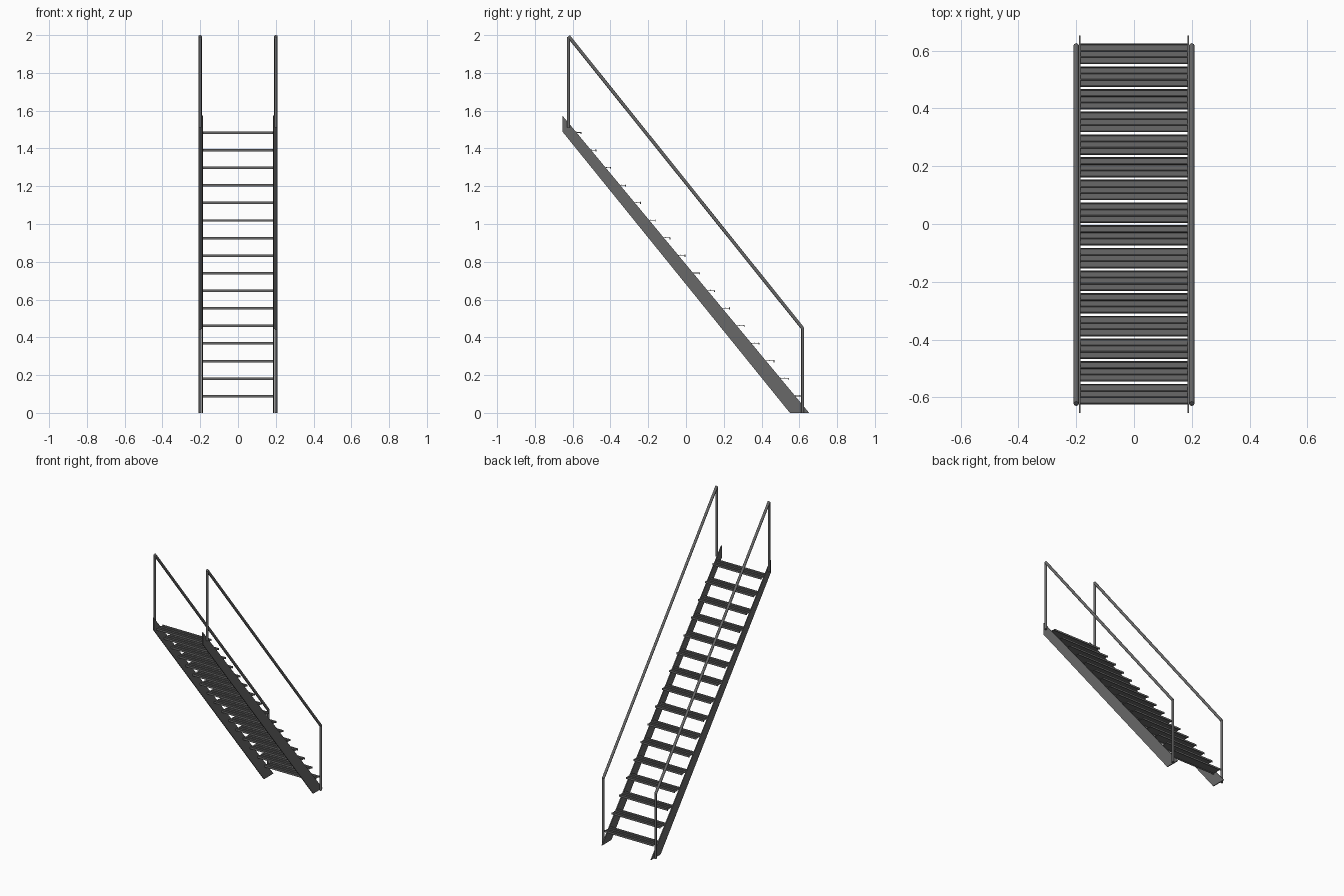
import bpy, bmesh
from mathutils import Vector

cube = bpy.data.objects.get("Cube")
if cube:
    bpy.data.objects.remove(cube, do_unlink=True)

steel = bpy.data.materials.new("dark grey steel")
steel.use_nodes = True
GREY = (0.14, 0.14, 0.14, 1)
steel.diffuse_color = GREY
steel.node_tree.nodes["Principled BSDF"].inputs["Base Color"].default_value = GREY


def extrude_profile(name, profile, x0, x1):
    """Solid made by sweeping a (y, z) outline from x0 to x1."""
    bm = bmesh.new()
    face = bm.faces.new([bm.verts.new((x0, y, z)) for y, z in profile])
    moved = bmesh.ops.extrude_face_region(bm, geom=[face])["geom"]
    verts = [v for v in moved if isinstance(v, bmesh.types.BMVert)]
    bmesh.ops.translate(bm, verts=verts, vec=(x1 - x0, 0, 0))
    bmesh.ops.recalc_face_normals(bm, faces=bm.faces)
    mesh = bpy.data.meshes.new(name)
    bm.to_mesh(mesh)
    bm.free()
    mesh.materials.append(steel)
    obj = bpy.data.objects.new(name, mesh)
    bpy.context.collection.objects.link(obj)
    return obj


def tube(name, a, b, radius):
    """Round bar between two points."""
    a, b = Vector(a), Vector(b)
    bpy.ops.mesh.primitive_cylinder_add(vertices=16, radius=radius,
                                        depth=(b - a).length, location=(a + b) / 2)
    obj = bpy.context.object
    obj.name = name
    obj.rotation_euler = (b - a).to_track_quat("Z", "Y").to_euler()
    obj.data.materials.append(steel)
    bpy.ops.object.shade_smooth_by_angle()


# Sloping side plates, posts and handrails
STRINGER = [(-0.655, 1.575), (-0.655, 1.49), (0.55, 0), (0.652, 0)]
TOP_Y, LOW_Y = -0.622, 0.618
for side, s in (("left", 1), ("right", -1)):
    extrude_profile(side + "_stringer", STRINGER, s * 0.185, s * 0.191)
    x = s * 0.2
    tube(side + "_top_post", (x, TOP_Y, 1.51), (x, TOP_Y, 1.99), 0.008)
    tube(side + "_bottom_post", (x, LOW_Y, 0), (x, LOW_Y, 0.45), 0.008)
    tube(side + "_handrail", (x, TOP_Y, 1.994), (x, LOW_Y, 0.447), 0.009)

# Ribbed treads: a thin plate with small ridges on top and folded lips below
COUNT, RUN, RISE, DEPTH = 16, 0.0785, 0.093, 0.071
half = DEPTH / 2
section = [(-half, -0.008), (-half, 0.004)]
for i in range(4):
    y = -half + 0.003 + i * (DEPTH - 0.006) / 3
    section += [(y - 0.002, 0.001), (y, 0.005), (y + 0.002, 0.001)]
section += [(half, 0.004), (half, -0.008), (half - 0.004, -0.008),
            (half - 0.004, -0.002), (-half + 0.004, -0.002), (-half + 0.004, -0.008)]
for i in range(COUNT):
    tread = extrude_profile(f"tread_{i + 1}", section, -0.186, 0.186)
    tread.location = (0, (7.5 - i) * RUN, 0.09 + i * RISE)
